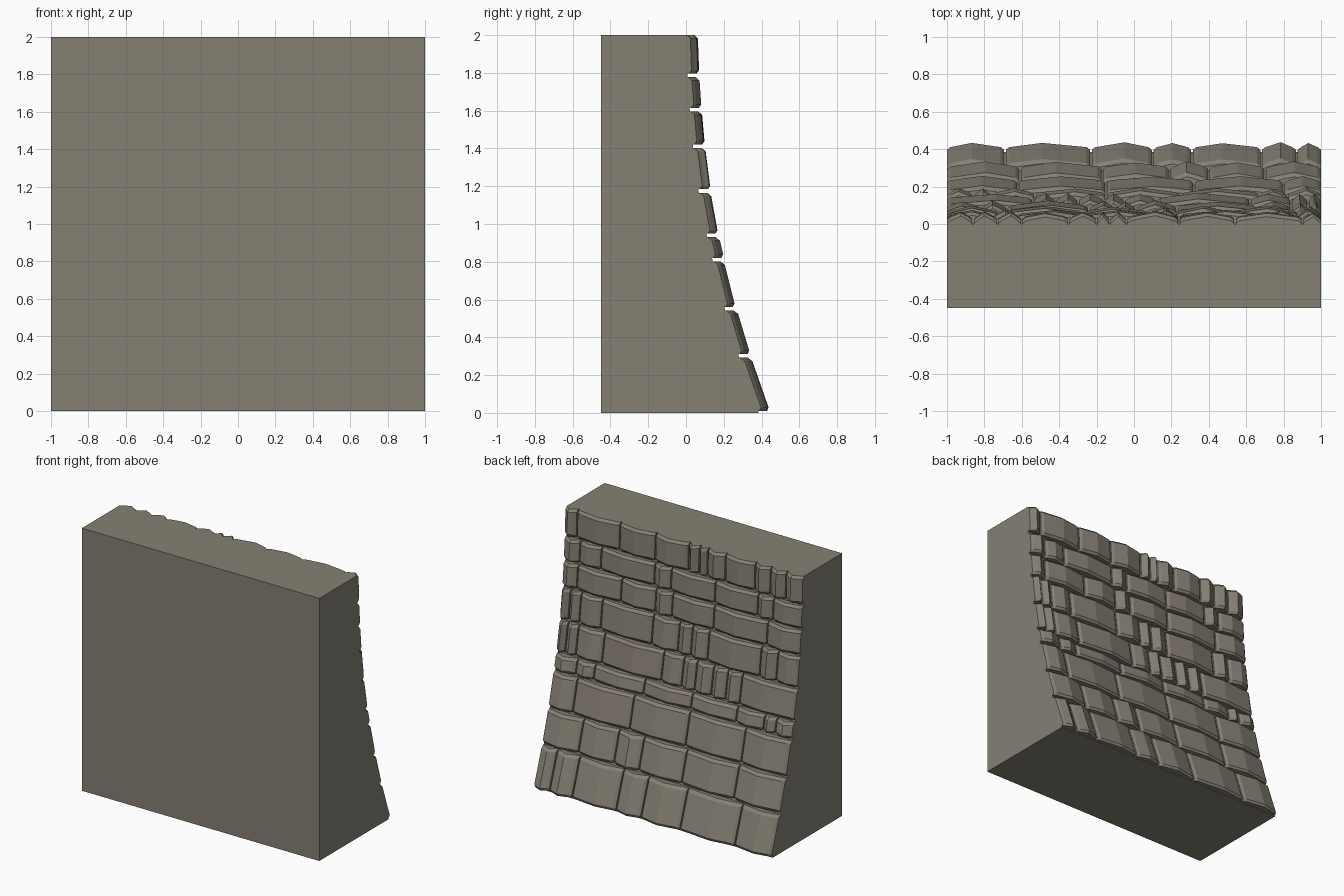
import bpy, bmesh, random

if "Cube" in bpy.data.objects:
    bpy.data.objects.remove(bpy.data.objects["Cube"])

random.seed(4)

def material(name, col):
    m = bpy.data.materials.new(name)
    m.diffuse_color = (*col, 1)
    m.use_nodes = True
    m.node_tree.nodes["Principled BSDF"].inputs["Base Color"].default_value = m.diffuse_color
    return m

stone = material("grey_stone", (0.235, 0.216, 0.175))
warm = material("warm_stone", (0.235, 0.207, 0.170))

def finish(name, bm, mats):
    bmesh.ops.recalc_face_normals(bm, faces=bm.faces)
    me = bpy.data.meshes.new(name)
    bm.to_mesh(me)
    bm.free()
    for m in mats:
        me.materials.append(m)
    ob = bpy.data.objects.new(name, me)
    bpy.context.collection.objects.link(ob)

# Curved batter of the wall face: (y, z)
profile = [(0.385, 0.0), (0.28, 0.30), (0.205, 0.55), (0.14, 0.81), (0.11, 0.938),
           (0.067, 1.173), (0.037, 1.41), (0.02, 1.603), (0.008, 1.785), (0.0, 2.0)]

# Solid wall core
bm = bmesh.new()
outline = [(-0.45, 0.0)] + profile + [(-0.45, 2.0)]
sides = [[bm.verts.new((x, y, z)) for y, z in outline] for x in (-1, 1)]
n = len(outline)
for s in sides:
    bm.faces.new(s)
for i in range(n):
    j = (i + 1) % n
    bm.faces.new((sides[0][i], sides[0][j], sides[1][j], sides[1][i]))
finish("wall_core", bm, [stone])

# Vertical joints of every course, bottom to top
courses = [
    [-0.69, -0.23, 0.10, 0.31, 0.68, 0.87],
    [-0.61, -0.17, 0.19, 0.40, 0.70],
    [-0.62, -0.15, 0.32, 0.80],
    [-0.86, -0.76, -0.53, -0.15, 0.25, 0.67, 0.82],
    [-0.54, -0.42, -0.30, -0.16, -0.05, 0.12, 0.62, 0.84, 0.93],
    [-0.82, -0.68, -0.24, -0.10, 0.01, 0.23, 0.66, 0.84, 0.93],
    [-0.72, -0.27, 0.08, 0.22, 0.51, 0.88],
    [-0.76, -0.63, -0.27, 0.10, 0.24, 0.69, 0.87],
    [-0.86, -0.73, -0.60, -0.35, -0.20, -0.13, -0.04, 0.24, 0.54, 0.90],
]

BEVEL = 0.018

def brick(bm, x0, x1, low, high, mat):
    """Block with a peaked front and chamfered edges, lying on the batter."""
    (ya, za), (yb, zb) = low, high
    xm = x0 + (x1 - x0) * random.uniform(0.42, 0.58)
    ridge = random.uniform(0.055, 0.064)
    edge = 0.036
    c = min(BEVEL, (x1 - x0) * 0.2)
    section = [(x0, -0.03), (x0, edge - 0.014), (x0 + c, edge), (xm, ridge),
               (x1 - c, edge), (x1, edge - 0.014), (x1, -0.03)]
    z0, z1 = za + 0.011, zb - (0.008 if zb < 2 else 0.0)
    rings = []
    for z, cut in ((z0, 0.014), (z0 + BEVEL, 0), (z1 - BEVEL, 0), (z1, 0.018)):
        y = ya + (yb - ya) * (z - za) / (zb - za)
        rings.append([bm.verts.new((x, y + d - (cut if d > 0 else 0), z))
                      for x, d in section])
    faces = [bm.faces.new(rings[0]), bm.faces.new(rings[-1])]
    k = len(section)
    for a, b in zip(rings, rings[1:]):
        for i in range(k):
            j = (i + 1) % k
            faces.append(bm.faces.new((a[i], a[j], b[j], b[i])))
    for f in faces:
        f.material_index = mat

# Courses of stone blocks on the sloping face
for r, joints in enumerate(courses):
    bm = bmesh.new()
    xs = [-1.0] + joints + [1.0]
    for x0, x1 in zip(xs, xs[1:]):
        a = x0 if x0 == -1 else x0 + 0.005
        b = x1 if x1 == 1 else x1 - 0.005
        brick(bm, a, b, profile[r], profile[r + 1], int(random.random() < 0.15))
    finish("stone_course_%d" % (r + 1), bm, [stone, warm])
